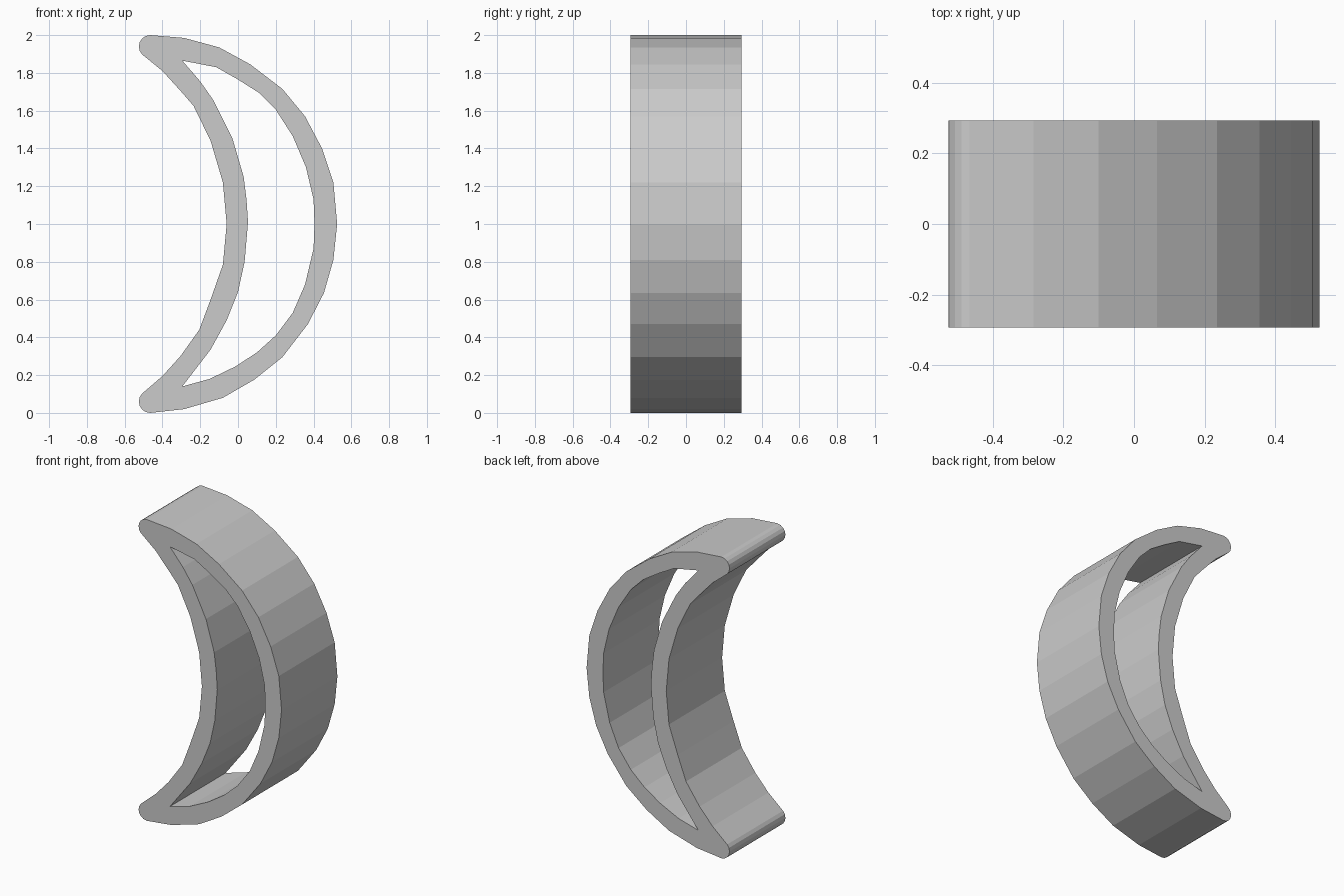
import bpy
import math

DEPTH = 0.586  # full front-to-back depth

cube = bpy.data.objects.get("Cube")
if cube:
    bpy.data.objects.remove(cube, do_unlink=True)

# Material
grey = bpy.data.materials.new("light grey")
grey.use_nodes = True
colour = (0.6, 0.6, 0.6, 1)
grey.diffuse_color = colour
grey.node_tree.nodes["Principled BSDF"].inputs["Base Color"].default_value = colour


def arc(cx, cz, radius, start, end, steps):
    """Points on a circular arc, angles in degrees."""
    angles = [math.radians(start + (end - start) * i / steps) for i in range(steps + 1)]
    return [(cx + radius * math.cos(a), cz + radius * math.sin(a)) for a in angles]


# Outer outline of the crescent: convex back, rounded tips, concave belly
convex = [(-.285, .02), (-.08, .08), (.085, .175), (.235, .295), (.37, .47), (.455, .635),
          (.505, .81), (.525, 1), (.505, 1.22), (.445, 1.4), (.355, 1.57), (.235, 1.715),
          (.065, 1.845), (-.1, 1.935), (-.285, 1.985)]
concave = [(-.4, 1.81), (-.3, 1.7), (-.235, 1.625), (-.145, 1.44), (-.08, 1.22),
           (-.06, 1), (-.08, .785), (-.145, .6), (-.205, .44), (-.305, .3), (-.4, .195)]
top_tip = arc(-.465, 1.94, .06, 90, 225, 6)
bottom_tip = arc(-.465, .06, .06, 135, 270, 6)
outline = convex + top_tip + concave + bottom_tip

# Slender crescent opening, leaving an even wall
opening = [(-.295, .14), (-.15, .18), (-.015, .245), (.1, .32), (.2, .41), (.29, .53),
           (.355, .68), (.4, .87), (.405, 1), (.4, 1.13), (.36, 1.3), (.29, 1.465), (.2, 1.605),
           (.11, 1.695), (0, 1.765), (-.115, 1.83), (-.295, 1.865),
           (-.2, 1.755), (-.13, 1.655), (-.03, 1.455), (.03, 1.25), (.045, 1.13), (.053, 1.01),
           (.035, .8), (0, .64), (-.06, .49), (-.145, .335)]

# Extrude the two closed outlines as one filled ring
curve = bpy.data.curves.new("crescent_frame", "CURVE")
curve.dimensions = "2D"
curve.fill_mode = "BOTH"
curve.extrude = DEPTH / 2
for points in (outline, opening):
    spline = curve.splines.new("POLY")
    spline.points.add(len(points) - 1)
    for point, (x, z) in zip(spline.points, points):
        point.co = (x, z, 0, 1)
    spline.use_cyclic_u = True
    spline.use_smooth = False
curve.materials.append(grey)

frame = bpy.data.objects.new("crescent_frame", curve)
bpy.context.collection.objects.link(frame)
frame.rotation_euler.x = math.radians(90)

# Turn it into a flat-faced mesh
bpy.ops.object.select_all(action="DESELECT")
frame.select_set(True)
bpy.context.view_layer.objects.active = frame
bpy.ops.object.convert(target="MESH")
bpy.ops.object.transform_apply(location=False, rotation=True, scale=False)
bpy.ops.object.shade_flat()
